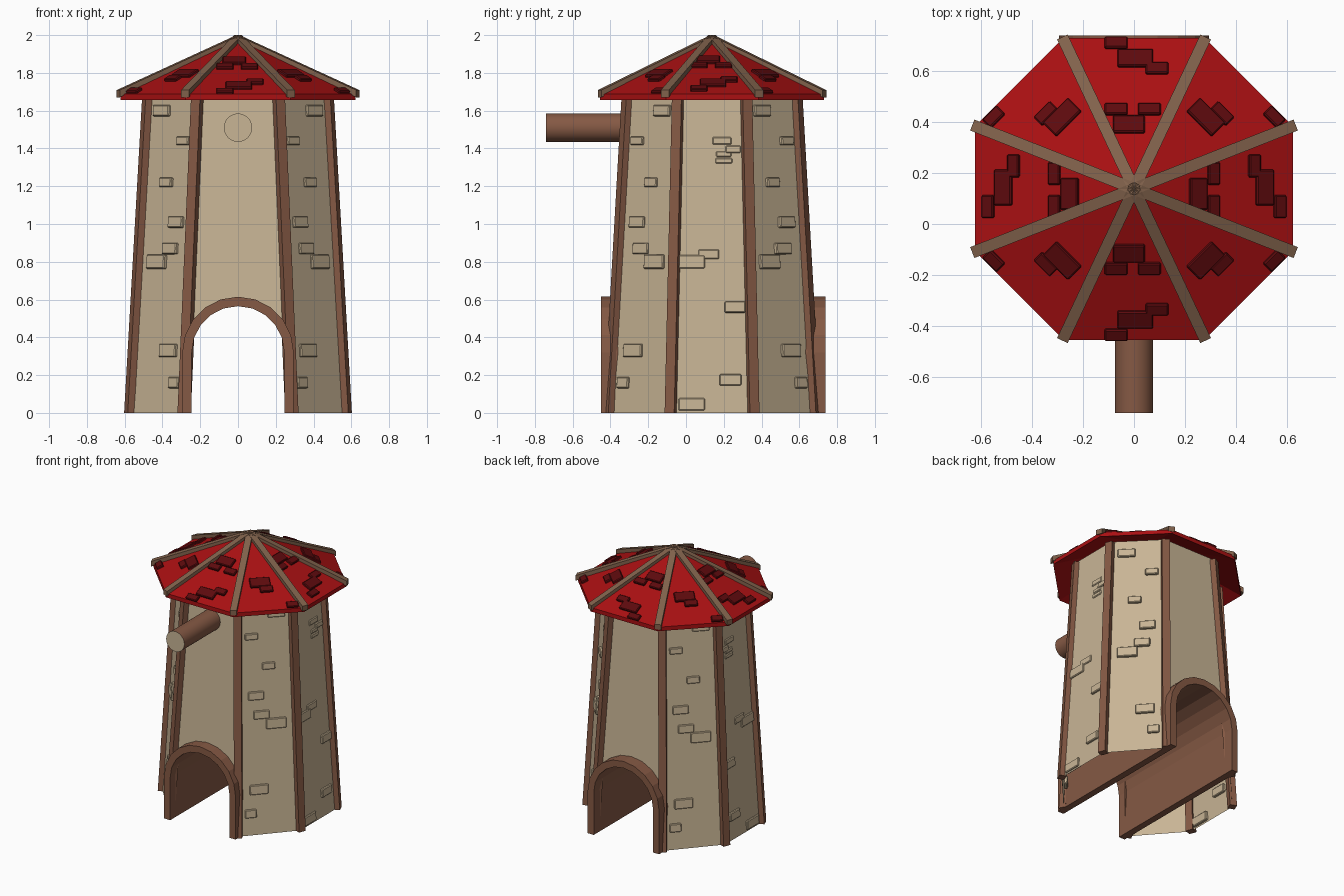
import bpy, bmesh, math
from mathutils import Vector

if "Cube" in bpy.data.objects:
    bpy.data.objects.remove(bpy.data.objects["Cube"])

CY = 0.138          # tower axis in y
ZT = 1.70           # hidden top of the walls, under the roof


def mat(name, c):
    m = bpy.data.materials.new(name)
    m.diffuse_color = (*c, 1)
    m.use_nodes = True
    m.node_tree.nodes["Principled BSDF"].inputs["Base Color"].default_value = m.diffuse_color
    return m


TAN = mat("tan plaster", (0.58, 0.46, 0.30))
WOOD = mat("brown wood", (0.235, 0.10, 0.058))
RAFTER = mat("grey brown wood", (0.22, 0.122, 0.072))
RED = mat("roof red", (0.40, 0.005, 0.006))
DARK = mat("dark red tile", (0.11, 0.003, 0.004))


def finish(name, bm, *mats):
    bmesh.ops.recalc_face_normals(bm, faces=bm.faces[:])
    me = bpy.data.meshes.new(name)
    bm.to_mesh(me)
    bm.free()
    ob = bpy.data.objects.new(name, me)
    bpy.context.collection.objects.link(ob)
    for m in mats:
        me.materials.append(m)
    return ob


def prism(bm, a, b, u, v):
    """Box from a to b with half-size cross-section vectors u and v."""
    rings = [[bm.verts.new(p + s * u + t * v) for s, t in ((-1, -1), (1, -1), (1, 1), (-1, 1))]
             for p in (a, b)]
    bm.faces.new(rings[0])
    bm.faces.new(rings[1][::-1])
    for i in range(4):
        j = (i + 1) % 4
        bm.faces.new((rings[0][i], rings[0][j], rings[1][j], rings[1][i]))


def ring(fx, fy, sx, sy, z):
    """Eight corners: (fx, fy) beside front/back faces, (sx, sy) beside the sides."""
    pts = [(-fx, -fy), (fx, -fy), (sx, -sy), (sx, sy), (fx, fy), (-fx, fy), (-sx, sy), (-sx, -sy)]
    return [Vector((x, CY + y, z)) for x, y in pts]


def arch(r, zc=0.32, n=10):
    pts = [(r * math.cos(math.pi * i / n), zc + r * math.sin(math.pi * i / n)) for i in range(n + 1)]
    return [(r, 0)] + pts + [(-r, 0)]


LOW = ring(0.285, 0.54, 0.57, 0.217, 0)
TOP = ring(0.212, 0.443, 0.473, 0.178, ZT)


def corner(i, z):
    return LOW[i % 8].lerp(TOP[i % 8], z / ZT)


# tower walls: open shell, front and back faces notched for the passage
bm = bmesh.new()
for i in range(8):
    pts = [corner(i, 0), corner(i + 1, 0), corner(i + 1, ZT), corner(i, ZT)]
    if i in (0, 4):
        notch = [Vector((x, corner(i, z).y, z)) for x, z in arch(0.265)]
        if i == 0:
            notch.reverse()
        pts = pts[:1] + notch + pts[1:]
    bm.faces.new([bm.verts.new(p) for p in pts])
bmesh.ops.remove_doubles(bm, verts=bm.verts[:], dist=1e-5)
finish("tower_walls", bm, TAN)

# corner posts
bm = bmesh.new()
for i in range(8):
    a, b = corner(i, 0), corner(i, 1.69)
    out = Vector((a.x, a.y - CY, 0)).normalized()
    side = Vector((-out.y, out.x, 0))
    prism(bm, a, b, side * 0.027, out * 0.025)
finish("corner_posts", bm, WOOD)

# arched passage running right through the tower
bm = bmesh.new()
inner, outer = arch(0.245), arch(0.295)
rows = [[[bm.verts.new((x, y, z)) for x, z in prof] for prof in (inner, outer)] for y in (-0.45, 0.738)]
(fi, fo), (bi, bo) = rows
for k in range(len(inner) - 1):
    for p, q in ((fi, fo), (bi, bo), (fi, bi), (fo, bo)):
        bm.faces.new((p[k], p[k + 1], q[k + 1], q[k]))
for k in (0, -1):
    bm.faces.new((fi[k], fo[k], bo[k], bi[k]))
finish("arched_passage", bm, WOOD)

# wall bricks
bm = bmesh.new()


def wall_brick(i, u, z, w, h, d=0.016):
    p, q = corner(i, z), corner(i + 1, z)
    along = (q - p).normalized()
    up = (corner(i, 1) + corner(i + 1, 1) - corner(i, 0) - corner(i + 1, 0)).normalized()
    n = along.cross(up).normalized()
    c = p.lerp(q, u)
    prism(bm, c - n * 0.02, c + n * d, along * w / 2, up * h / 2)


# diagonal faces: (position from the front/back corner, height, width, tall)
DIAG = [(0.70, 1.60, 0.12, 0.06), (0.24, 1.44, 0.09, 0.045), (0.54, 1.22, 0.09, 0.05),
        (0.31, 1.01, 0.11, 0.06), (0.40, 0.87, 0.11, 0.06), (0.65, 0.80, 0.14, 0.075),
        (0.34, 0.33, 0.13, 0.07), (0.20, 0.16, 0.08, 0.06)]
for u, z, w, h in DIAG:
    for i, flip in ((1, 0), (3, 1), (5, 0), (7, 1)):
        wall_brick(i, 1 - u if flip else u, z, w, h)
# side faces: (y, height, width, tall, depth)
SIDE = [(0.19, 1.44, 0.10, 0.04, 0.006), (0.25, 1.395, 0.08, 0.04, 0.01), (0.20, 1.37, 0.08, 0.03, 0.006),
        (0.20, 1.335, 0.09, 0.03, 0.006), (0.03, 0.80, 0.14, 0.07, 0.01), (0.12, 0.84, 0.11, 0.05, 0.008),
        (0.26, 0.56, 0.11, 0.06, 0.016), (0.235, 0.175, 0.115, 0.06, 0.016), (0.03, 0.045, 0.14, 0.065, 0.012)]
for y, z, w, h, d in SIDE:
    for i in (2, 6):
        p, q = corner(i, z), corner(i + 1, z)
        wall_brick(i, (y - p.y) / (q.y - p.y), z, w, h, d)
bricks = finish("wall_bricks", bm, TAN)

# roof shell
EAVE, PEAK = 1.687, 1.983
bm = bmesh.new()
hi = [bm.verts.new(p) for p in ring(0.277, 0.592, 0.623, 0.245, EAVE)]
lo = [bm.verts.new(p) for p in ring(0.277, 0.592, 0.623, 0.245, 1.657)]
peak, under = bm.verts.new((0, CY, PEAK)), bm.verts.new((0, CY, PEAK - 0.04))
for i in range(8):
    j = (i + 1) % 8
    bm.faces.new((hi[i], hi[j], peak))
    bm.faces.new((lo[j], lo[i], under))
    bm.faces.new((lo[i], lo[j], hi[j], hi[i]))
finish("roof", bm, RED)

# roof rafters
bm = bmesh.new()
for p in ring(0.281, 0.595, 0.634, 0.250, EAVE + 0.003):
    out = Vector((p.x, p.y - CY, 0)).normalized()
    prism(bm, Vector((0, CY, PEAK - 0.002)), p, Vector((-out.y, out.x, 0)) * 0.023, Vector((0, 0, 0.019)))
finish("roof_rafters", bm, RAFTER)

# roof tiles
bm = bmesh.new()


def roof_tile(out, along, apothem, t, d, w, h):
    slope = Vector((out[0], out[1], -(PEAK - EAVE) / apothem))
    along = Vector((*along, 0))
    n = along.cross(slope.normalized())
    n = n if n.z > 0 else -n
    c = Vector((0, CY, PEAK)) + slope * d + along * t
    prism(bm, c - n * 0.012, c + n * 0.016, along * w / 2, slope.normalized() * h / 2)


FLAT = [(-0.02, 0.25, 0.125, 0.075), (-0.07, 0.31, 0.09, 0.05), (0.06, 0.31, 0.09, 0.05),
        (0.09, 0.47, 0.09, 0.05), (0.005, 0.51, 0.14, 0.075), (-0.07, 0.57, 0.09, 0.05)]
SLANT = [(0, 0.395, 0.14, 0.08), (0.035, 0.45, 0.09, 0.05), (0.19, 0.585, 0.08, 0.05)]
S = math.sqrt(0.5)
for s in (-1, 1):
    for t in FLAT:
        roof_tile((0, s), (1, 0), 0.592, *t)
        roof_tile((s, 0), (0, 1), 0.623, *t)
    for r in (-1, 1):
        for t in SLANT:
            roof_tile((s * S, r * S), (s * S, -r * S), 0.613, *t)
tiles = finish("roof_tiles", bm, DARK)

for ob in (bricks, tiles):
    b = ob.modifiers.new("soft edges", "BEVEL")
    b.width = 0.005
    b.segments = 1

# round beam sticking out of the front, pale cut end
bpy.ops.mesh.primitive_cylinder_add(vertices=32, radius=0.075, depth=0.50,
                                    location=(0, -0.49, 1.51), rotation=(math.pi / 2, 0, 0))
log = bpy.context.object
log.name = "round_beam"
log.data.materials.append(WOOD)
log.data.materials.append(TAN)
for f in log.data.polygons:
    f.material_index = 1 if abs(f.normal.z) > 0.9 else 0
bpy.ops.object.shade_smooth_by_angle()
